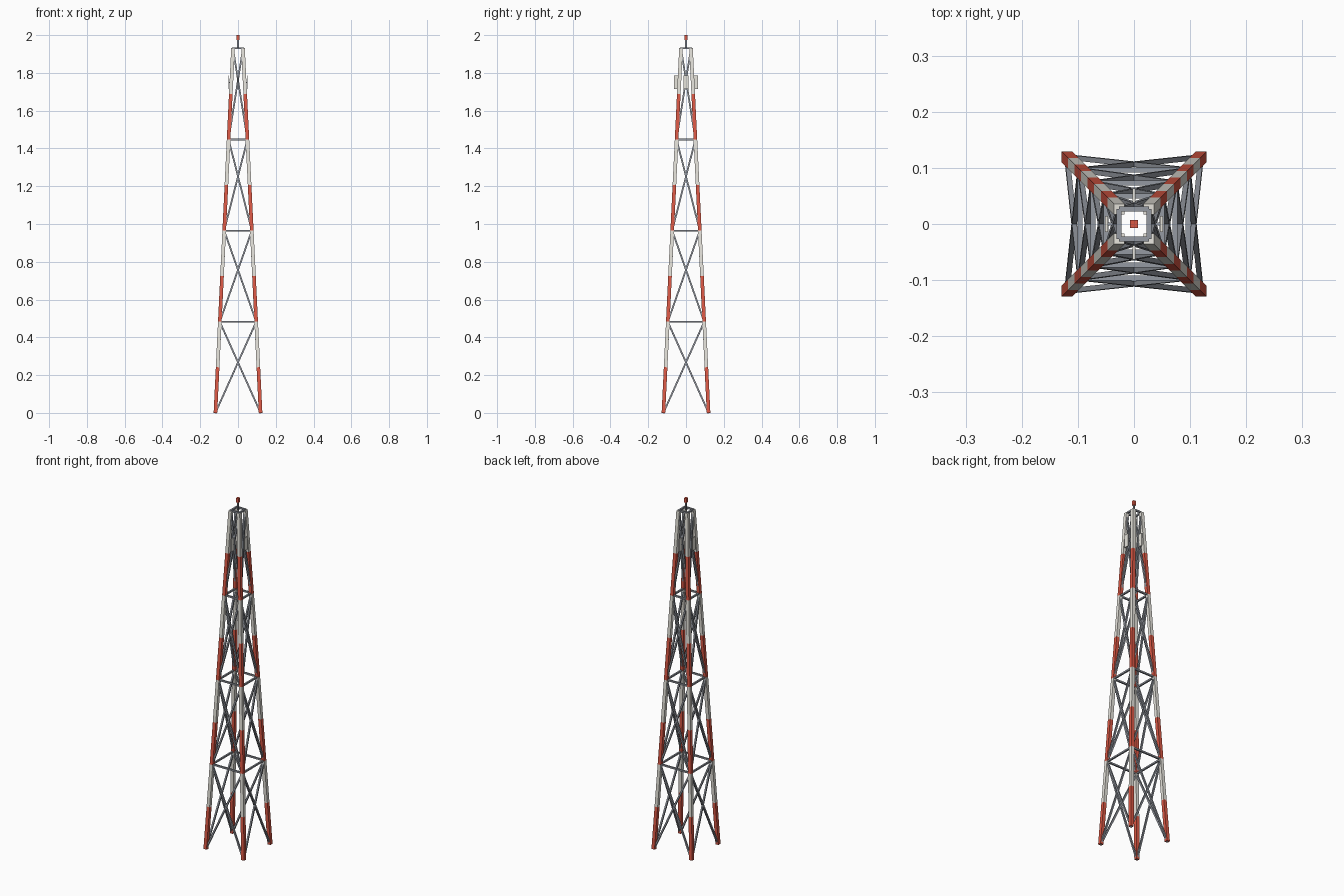
import bpy
from mathutils import Vector

if "Cube" in bpy.data.objects:
    bpy.data.objects.remove(bpy.data.objects["Cube"])


def mat(name, rgb):
    m = bpy.data.materials.new(name)
    m.diffuse_color = (*rgb, 1)
    m.use_nodes = True
    m.node_tree.nodes["Principled BSDF"].inputs["Base Color"].default_value = m.diffuse_color
    return m


RED = mat("red_paint", (0.72, 0.10, 0.06))
WHITE = mat("white_paint", (0.80, 0.78, 0.72))
STEEL = mat("steel", (0.30, 0.32, 0.36))

H, BAYS = 1.93, 4
BASE, TOP = 0.1195, 0.0265          # half spacing of the legs
CORNERS = [(1, 1), (-1, 1), (-1, -1), (1, -1)]


def box(name, loc, size, material):
    bpy.ops.mesh.primitive_cube_add(size=1, location=loc)
    o = bpy.context.object
    o.name = name
    o.scale = size
    o.data.materials.append(material)
    return o


def beam(name, a, b, width, material):
    d = b - a
    o = box(name, (a + b) / 2, (width, width, d.length), material)
    o.rotation_euler = Vector((0, 0, 1)).rotation_difference(d).to_euler()
    return o


def node(corner, z):
    r = BASE + (TOP - BASE) * z / H
    return Vector((corner[0] * r, corner[1] * r, z))


# legs in alternating red and white bands
bands = BAYS * 2
for c in CORNERS:
    for i in range(bands):
        beam("leg_band", node(c, H * i / bands), node(c, H * (i + 1) / bands),
             0.019, WHITE if i % 2 else RED)

# cross bracing and horizontal rails on each face
for k in range(4):
    a, b = CORNERS[k], CORNERS[(k + 1) % 4]
    for i in range(BAYS):
        z0, z1 = H * i / BAYS, H * (i + 1) / BAYS
        beam("diagonal_brace", node(a, z0), node(b, z1), 0.009, STEEL)
        beam("diagonal_brace", node(b, z0), node(a, z1), 0.009, STEEL)
        beam("horizontal_rail", node(a, z1), node(b, z1), 0.009, STEEL)

# panel antennas on short arms
for x, y in [(1, 0), (-1, 0), (0, 1), (0, -1)]:
    d = Vector((x, y, 0))
    box("panel_antenna", d * 0.049 + Vector((0, 0, 1.75)), (0.005, 0.028, 0.072), WHITE)
    up = Vector((0, 0, 1.75))
    beam("antenna_arm", d * 0.034 + up, d * 0.049 + up, 0.005, STEEL)

# top mast and beacon
box("mast", (0, 0, 1.953), (0.008, 0.008, 0.046), STEEL)
box("beacon", (0, 0, 1.987), (0.014, 0.014, 0.026), RED)
